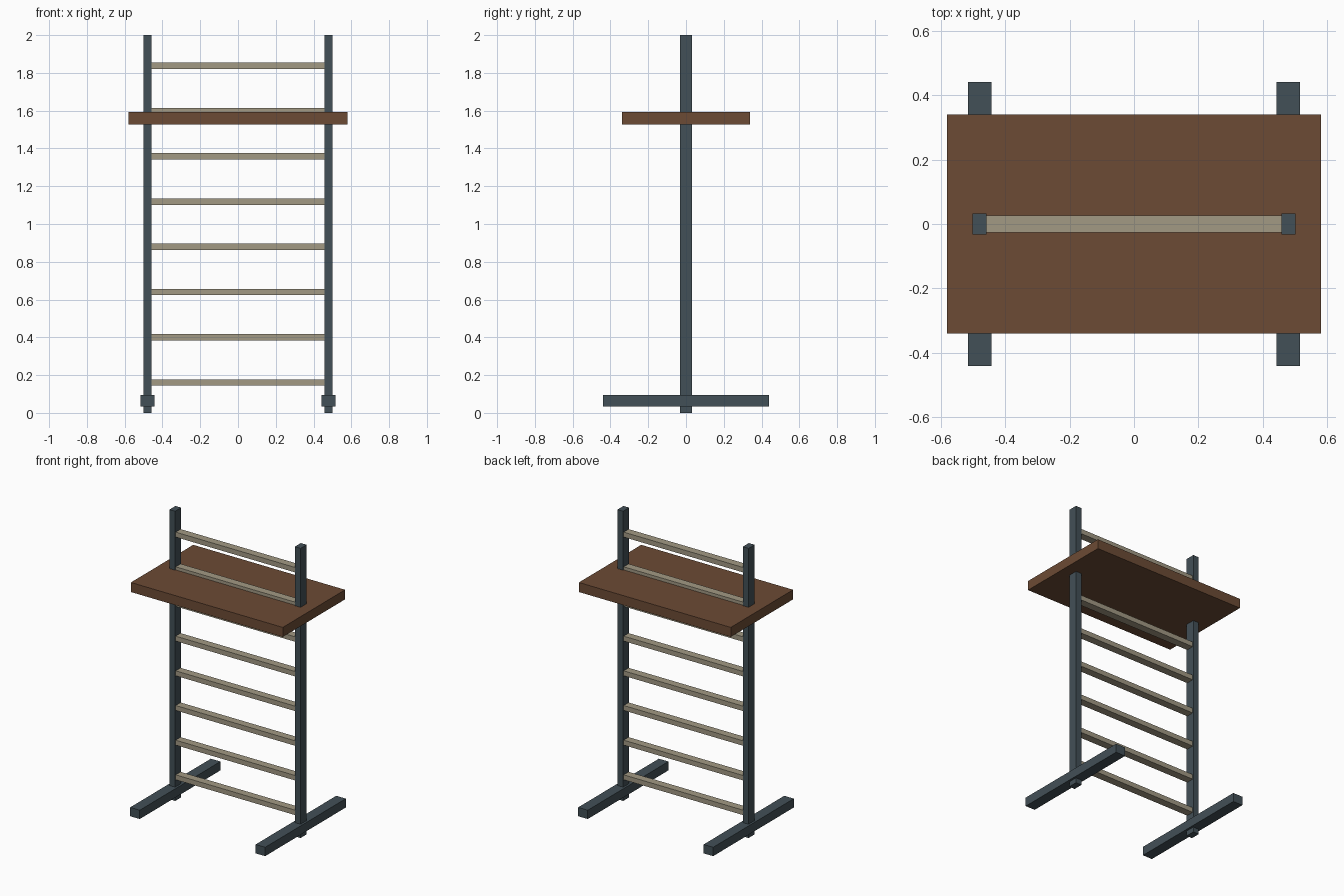
import bpy

if "Cube" in bpy.data.objects:
    bpy.data.objects.remove(bpy.data.objects["Cube"])


def material(name, color):
    m = bpy.data.materials.new(name)
    m.diffuse_color = (*color, 1)
    m.use_nodes = True
    m.node_tree.nodes["Principled BSDF"].inputs["Base Color"].default_value = m.diffuse_color
    return m


def box(name, center, size, mat):
    bpy.ops.mesh.primitive_cube_add(size=1, location=center)
    ob = bpy.context.object
    ob.name = ob.data.name = name
    ob.scale = size
    bpy.ops.object.transform_apply(location=False, rotation=False, scale=True)
    ob.data.materials.append(mat)
    return ob


steel = material("dark_steel", (0.055, 0.08, 0.095))
pale = material("pale_wood", (0.36, 0.32, 0.23))
brown = material("brown_wood", (0.15, 0.07, 0.035))

# Upright posts and the feet they pass through
for side, s in (("left", -1), ("right", 1)):
    box(f"{side}_post", (s * 0.479, 0, 1.0), (0.044, 0.066, 2.0), steel)
    box(f"{side}_foot", (s * 0.479, 0, 0.065), (0.073, 0.88, 0.061), steel)

# Evenly spaced rungs between the posts
for i in range(8):
    box(f"rung_{i + 1}", (0, 0, 0.161 + i * 0.2394), (0.92, 0.054, 0.034), pale)

# Shelf board
box("shelf_board", (0, 0, 1.56), (1.16, 0.68, 0.066), brown)
